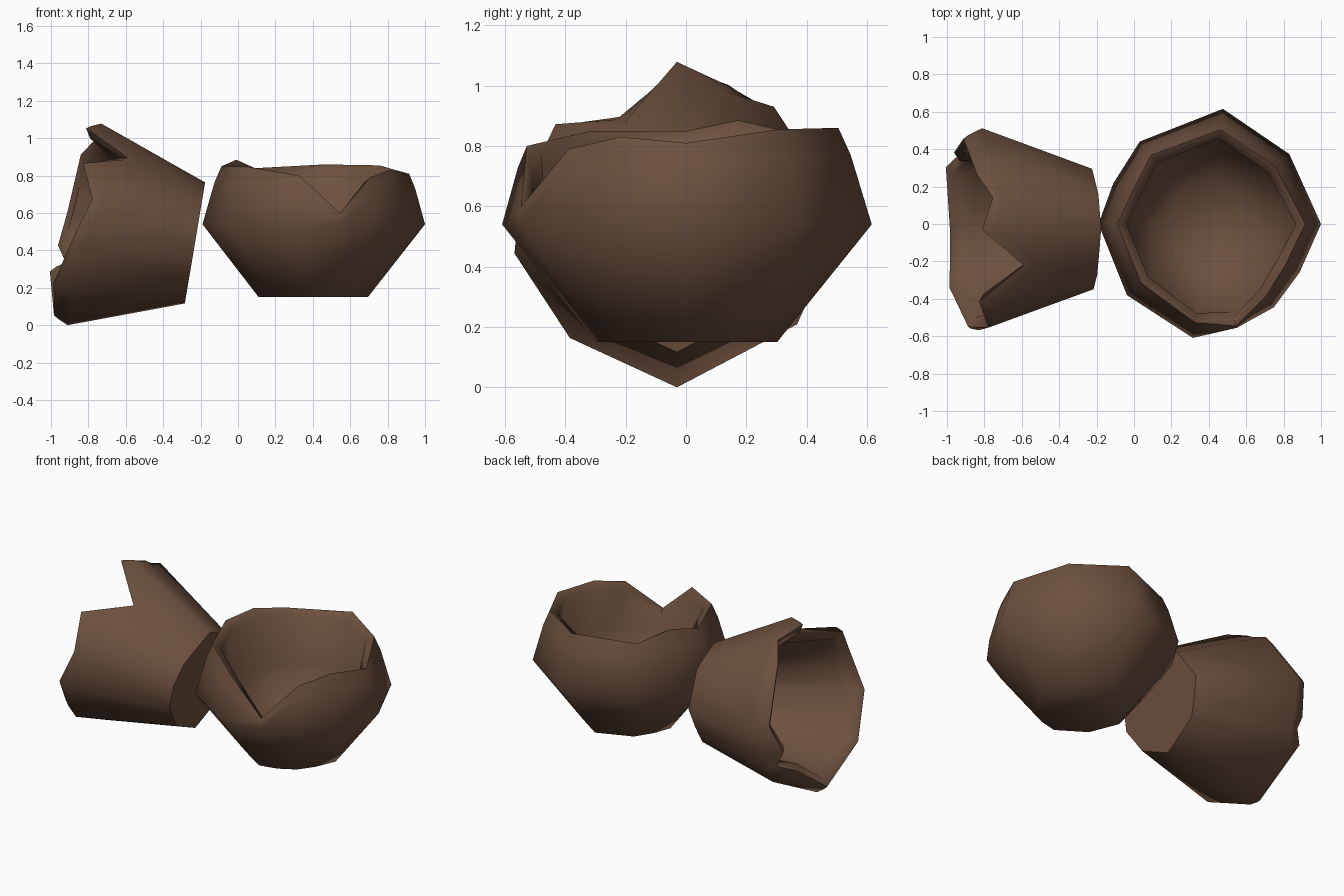
import bpy, bmesh, math
from mathutils import Matrix, Vector

if "Cube" in bpy.data.objects:
    bpy.data.objects.remove(bpy.data.objects["Cube"])

shell_brown = bpy.data.materials.new("shell_brown")
shell_brown.diffuse_color = (0.15, 0.08, 0.048, 1)
shell_brown.use_nodes = True
shell_brown.node_tree.nodes["Principled BSDF"].inputs["Base Color"].default_value = shell_brown.diffuse_color


def broken_shell(name, matrix, columns, base, belly_h, top_h, top, lip, wall):
    """Cup along local z. columns: (angle, belly radius, rim height).
    base and top are radii relative to the belly."""
    def radius(r, h):
        if h < belly_h:
            return r * (base + (1 - base) * h / belly_h)
        return r * (1 + (top - 1) * ((h - belly_h) / (top_h - belly_h)) ** 1.4)

    bm = bmesh.new()
    rows = []
    for ang, r, rim in columns:
        a = math.radians(ang)
        low = min(belly_h, rim - 0.06)
        mid = low + (rim - low) * 0.72
        r_in = radius(r, rim) - lip
        profile = [(r * base, 0), (radius(r, low), low), (radius(r, mid), mid),
                   (radius(r, rim), rim), (r_in, rim - 0.03),
                   (min(r_in + 0.02, radius(r, low) - wall), low - 0.03),
                   (r * base * 0.8, wall)]
        rows.append([bm.verts.new(matrix @ Vector((p * math.cos(a), p * math.sin(a), h)))
                     for p, h in profile])
    n = len(rows)
    for i in range(n):
        a, b = rows[i], rows[(i + 1) % n]
        for j in range(len(a) - 1):
            bm.faces.new((a[j], b[j], b[j + 1], a[j + 1]))
    bm.faces.new([row[0] for row in reversed(rows)])   # outer base
    bm.faces.new([row[-1] for row in rows])            # inner floor
    bmesh.ops.recalc_face_normals(bm, faces=bm.faces)
    mesh = bpy.data.meshes.new(name)
    bm.to_mesh(mesh)
    bm.free()
    mesh.materials.append(shell_brown)
    obj = bpy.data.objects.new(name, mesh)
    bpy.context.collection.objects.link(obj)
    bpy.ops.object.select_all(action='DESELECT')
    obj.select_set(True)
    bpy.context.view_layer.objects.active = obj
    bpy.ops.object.shade_smooth_by_angle(angle=math.radians(65))


# Upright half with one V-shaped chip at the front
broken_shell(
    "upright_shell", Matrix.Translation((0.4, 0, 0.15)),
    [(0, .60, .66), (41, .57, .705), (83, .62, .71), (130, .575, .69),
     (157, .555, .735), (180, .59, .70), (221, .58, .70), (262, .615, .65),
     (285, .575, .45), (308, .565, .64), (332, .55, .68)],
    base=0.49, belly_h=0.39, top_h=0.71, top=0.82, lip=0.05, wall=0.09)

# Half lying on its side, opening toward -x; columns start at the bottom
axis = Vector((-0.986, 0, 0.165)).normalized()
down = Vector((-axis.z, 0, axis.x))
side = axis.cross(down)
tilt = Matrix((down, side, axis)).transposed().to_4x4()
tilt.translation = (-0.23, -0.03, 0.44)
turn = -1 if side.y > 0 else 1      # angles run from the bottom toward -y
broken_shell(
    "tipped_shell", tilt,
    [(turn * a, r, h) for a, r, h in [
        (0, .546, .68), (43, .52, .71), (80, .55, .65), (105, .55, .58),
        (130, .525, .66), (154, .49, .43), (180, .547, .675), (200, .50, .61),
        (219, .51, .68), (264, .545, .70), (288, .50, .72), (298, .50, .66),
        (310, .52, .74)]],
    base=0.6, belly_h=0.6, top_h=0.73, top=0.85, lip=0.05, wall=0.08)
